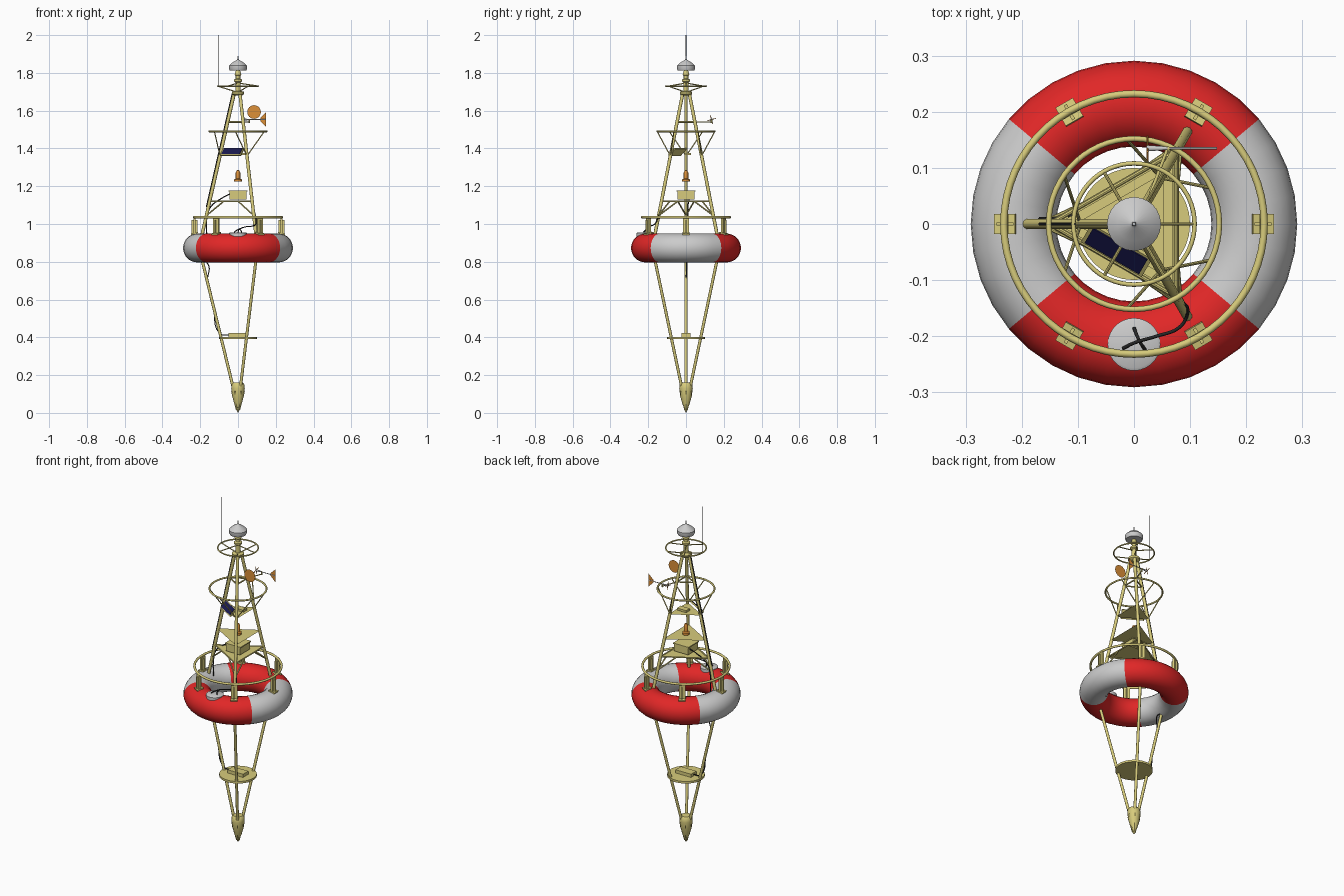
import bpy, bmesh
from math import sin, cos, pi, radians
from mathutils import Vector, Matrix

if "Cube" in bpy.data.objects:
    bpy.data.objects.remove(bpy.data.objects["Cube"])

def mat(name, c):
    m = bpy.data.materials.new(name)
    m.diffuse_color = (*c, 1)
    m.use_nodes = True
    m.node_tree.nodes["Principled BSDF"].inputs["Base Color"].default_value = m.diffuse_color
    return m

YEL = mat("yellow_paint", (0.68, 0.60, 0.20))
RED = mat("red_paint", (0.75, 0.02, 0.02))
ORG = mat("orange_paint", (0.72, 0.28, 0.04))
BLK = mat("black_rubber", (0.02, 0.02, 0.02))
BLU = mat("solar_blue", (0.01, 0.01, 0.08))
LEGS = [180, 60, -60]

def pol(r, deg, z):
    return Vector((r * cos(radians(deg)), r * sin(radians(deg)), z))

def obj(name, bm, m=None, smooth=True):
    bmesh.ops.recalc_face_normals(bm, faces=bm.faces[:])
    me = bpy.data.meshes.new(name)
    bm.to_mesh(me)
    bm.free()
    if m:
        me.materials.append(m)
    o = bpy.data.objects.new(name, me)
    bpy.context.collection.objects.link(o)
    if smooth:
        bpy.ops.object.select_all(action='DESELECT')
        o.select_set(True)
        bpy.context.view_layer.objects.active = o
        bpy.ops.object.shade_smooth_by_angle(angle=radians(40))
    return o

def tube(name, p, q, r, m=YEL, r2=None, n=10):
    p, q = Vector(p), Vector(q)
    bm = bmesh.new()
    M = Matrix.Translation((p + q) / 2) @ (q - p).to_track_quat('Z', 'Y').to_matrix().to_4x4()
    bmesh.ops.create_cone(bm, cap_ends=True, segments=n, radius1=r, radius2=r if r2 is None else r2,
                          depth=(q - p).length, matrix=M)
    return obj(name, bm, m)

def torus(name, R, r, z, m=YEL, a0=0, a1=360, step=10, n=10):
    bm = bmesh.new()
    count = (a1 - a0) // step
    full = a1 - a0 == 360
    rows = [[bm.verts.new(pol(R + r * cos(2 * pi * j / n), a0 + i * step, z + r * sin(2 * pi * j / n)))
             for j in range(n)] for i in range(count + (not full))]
    for i in range(count):
        a, b = rows[i], rows[(i + 1) % len(rows)]
        for j in range(n):
            k = (j + 1) % n
            bm.faces.new((a[j], b[j], b[k], a[k]))
    o = obj(name, bm, m)
    if not full:  # open sectors: make sure normals face outward
        p = o.data.polygons[0]
        if p.normal.dot(p.center - pol(R, a0 + step / 2, z)) < 0:
            o.data.flip_normals()
    return o

def lathe(name, prof, m=None, n=24, at=(0, 0)):
    bm = bmesh.new()
    vs = [bm.verts.new((r, 0, z)) for r, z in prof]
    es = [bm.edges.new(e) for e in zip(vs, vs[1:])]
    bmesh.ops.spin(bm, geom=vs + es, cent=(0, 0, 0), axis=(0, 0, 1), angle=2 * pi, steps=n)
    bmesh.ops.remove_doubles(bm, verts=bm.verts[:], dist=1e-5)
    bmesh.ops.translate(bm, verts=bm.verts[:], vec=(*at, 0))
    return obj(name, bm, m)

def box(name, size, M, m=YEL):
    bm = bmesh.new()
    bmesh.ops.create_cube(bm, size=1, matrix=M @ Matrix.Diagonal((*size, 1)))
    return obj(name, bm, m, False)

def sheet(name, pts, m, thick=0):
    bm = bmesh.new()
    f = bm.faces.new([bm.verts.new(p) for p in pts])
    if thick:
        bmesh.ops.solidify(bm, geom=[f], thickness=thick)
    return obj(name, bm, m, False)

def cable(name, pts, r=0.003):
    cu = bpy.data.curves.new(name, 'CURVE')
    cu.dimensions = '3D'
    cu.bevel_depth, cu.bevel_resolution, cu.resolution_u = r, 1, 5
    s = cu.splines.new('BEZIER')
    s.bezier_points.add(len(pts) - 1)
    for b, p in zip(s.bezier_points, pts):
        b.co = p
        b.handle_left_type = b.handle_right_type = 'AUTO'
    cu.materials.append(BLK)
    bpy.context.collection.objects.link(bpy.data.objects.new(name, cu))

def leg_r(z):
    return 0.2 - 0.18 * (z - 0.9) / 0.79

# ring float in four coloured sectors
for i, (a, b) in enumerate([(-40, 40), (40, 140), (140, 220), (220, 320)]):
    torus(f"float_sector_{i}", 0.2145, 0.0765, 0.873, RED if i % 2 else None, a, b, n=28)

# keel weight and lower instrument disc
lathe("keel_weight", [(0, 0), (0.006, 0.012), (0.02, 0.05), (0.031, 0.09), (0.036, 0.13),
                      (0.034, 0.15), (0.026, 0.16), (0, 0.162)], YEL, 12)
for a in range(0, 360, 60):
    tube("keel_rib", pol(0.008, a, 0.015), pol(0.034, a, 0.115), 0.003, n=6)
lathe("lower_disc", [(0, 0.391), (0.1, 0.391), (0.1, 0.403), (0, 0.403)], YEL, 32)
box("lower_instrument", (0.10, 0.05, 0.02), Matrix.Translation((0, 0, 0.412)))

# legs above and below the float
for a in LEGS:
    tube("lower_leg", pol(0.022, a, 0.12), pol(0.2, a, 0.85), 0.008)
    tube("upper_leg", pol(0.2, a, 0.9), pol(0.018, a, 1.70), 0.009)

# guard rail with bracket posts
torus("guard_rail", 0.232, 0.0065, 1.036, step=6)
for a in range(0, 360, 60):
    R = Matrix.Rotation(radians(a), 4, 'Z')
    box("rail_post", (0.012, 0.034, 0.08), R @ Matrix.Translation((0.23, 0, 0.99)))
    box("rail_post_web", (0.03, 0.006, 0.07), R @ Matrix.Translation((0.23, 0, 0.985)))
    box("rail_foot", (0.038, 0.036, 0.008), R @ Matrix.Translation((0.23, 0, 0.95))
        @ Matrix.Rotation(radians(12), 4, 'Y'))

# triangular decks with bars and braces between the legs
for z in (1.12, 1.22, 1.36):
    sheet("triangle_deck", [pol(leg_r(z) + 0.01, a, z) for a in LEGS], YEL, 0.007)
for i, a in enumerate(LEGS):
    b = LEGS[(i + 1) % 3]
    for z in (1.12, 1.54):
        tube("cross_bar", pol(leg_r(z), a, z), pol(leg_r(z), b, z), 0.004, n=8)
    p, q = pol(leg_r(1.12), a, 1.12), pol(leg_r(1.12), b, 1.12)
    tube("deck_brace", pol(leg_r(1.045), a, 1.045), p.lerp(q, 0.33), 0.004, n=8)
    tube("deck_brace", pol(leg_r(1.045), b, 1.045), p.lerp(q, 0.67), 0.004, n=8)
    for d in (-35, 35):
        tube("ring_strut", pol(leg_r(1.36), a, 1.36), pol(0.152, a + d, 1.488), 0.003, n=8)
    tube("top_spoke", pol(0.01, a, 1.70), pol(0.108, a, 1.73), 0.003, n=8)
    tube("top_spoke_flat", pol(0.01, a + 60, 1.745), pol(0.108, a + 60, 1.73), 0.003, n=8)

# deck equipment
box("electronics_box", (0.09, 0.09, 0.042), Matrix.Translation((0, 0, 1.15)))
box("electronics_lid", (0.10, 0.10, 0.006), Matrix.Translation((0, 0, 1.174)))
lathe("beacon", [(0, 1.224), (0.02, 1.224), (0.02, 1.236), (0.012, 1.24), (0.012, 1.272),
                 (0.007, 1.284), (0, 1.286)], ORG, 16)
P = (Matrix.Translation((-0.03, -0.045, 1.382)) @ Matrix.Rotation(radians(-30), 4, 'Z')
     @ Matrix.Rotation(radians(45), 4, 'X'))
box("solar_frame", (0.125, 0.052, 0.008), P)
box("solar_cells", (0.112, 0.042, 0.003), P @ Matrix.Translation((0, 0, 0.005)), BLU)
box("charge_box", (0.06, 0.035, 0.012), Matrix.Translation((0.01, 0.01, 1.37)))

# upper rings, collar and mast
torus("middle_ring", 0.152, 0.005, 1.49, step=6)
torus("top_ring", 0.108, 0.004, 1.73, step=6)
lathe("mast", [(0, 1.68), (0.022, 1.68), (0.032, 1.688), (0.032, 1.7), (0.014, 1.705), (0.014, 1.75),
               (0.022, 1.755), (0.022, 1.765), (0.012, 1.77), (0.012, 1.785), (0.018, 1.79),
               (0.01, 1.815), (0, 1.815)], YEL, 20)
lathe("lantern_cap", [(0, 1.812), (0.044, 1.812), (0.048, 1.82), (0.048, 1.838), (0.03, 1.855),
                      (0.008, 1.868), (0.004, 1.872), (0.003, 1.89), (0, 1.89)])
tube("antenna", (-0.105, 0, 1.73), (-0.105, 0, 2.0), 0.0018, BLK, n=6)

# wind vane: support arm, body, propeller, tail and round target
tube("vane_arm", (0.026, 0.045, 1.54), (0.06, 0.135, 1.54), 0.003)
tube("vane_pivot", (0.06, 0.135, 1.535), (0.06, 0.135, 1.555), 0.004)
tube("vane_nose", (0.022, 0.135, 1.553), (0.06, 0.135, 1.553), 0.006, None, 0.003)
tube("vane_rod", (0.05, 0.135, 1.553), (0.148, 0.135, 1.553), 0.002, None)
for k in (15, 105):
    d = Vector((0, cos(radians(k)), sin(radians(k)))) * 0.023
    c = Vector((0.024, 0.135, 1.553))
    tube("vane_propeller", c - d, c + d, 0.002, ORG, n=6)
sheet("vane_tail", [(0.118, 0.135, 1.545), (0.148, 0.135, 1.515), (0.148, 0.135, 1.59),
                    (0.118, 0.135, 1.562)], ORG)
sheet("round_target", [(0.085 + 0.036 * cos(t * pi / 12), -0.012, 1.593 + 0.036 * sin(t * pi / 12))
                       for t in range(24)], ORG)

# float hatch with fittings and cables
lathe("float_hatch", [(0, 0.93), (0.047, 0.93), (0.047, 0.952), (0.042, 0.955), (0, 0.955)],
      None, 28, (0, -0.2145))
cable("hatch_cable_cross", [(0, -0.185, 0.957), (0.008, -0.205, 0.972), (0.02, -0.225, 0.957)])
cable("hatch_cable", [(-0.02, -0.222, 0.957), (0.0, -0.212, 0.97), (0.04, -0.2, 0.985),
                      (0.08, -0.185, 0.99), (0.094, -0.165, 1.0), (0.085, -0.135, 1.08)])
cable("leg_cable_upper", [(-0.165, 0.008, 0.93), (-0.165, 0.01, 1.03), (-0.145, 0.01, 1.09),
                          (-0.08, 0.02, 1.14), (-0.04, 0.03, 1.16)])
cable("leg_cable_high", [pol(leg_r(z) + 0.011, 180, z) for z in (1.09, 1.25, 1.4, 1.6, 1.69)])
cable("leg_cable_lower", [(-0.195, 0, 0.82), (-0.155, 0.004, 0.78), (-0.162, 0, 0.7),
                          (-0.13, 0, 0.55), (-0.095, 0, 0.42), (-0.04, 0, 0.412)])
